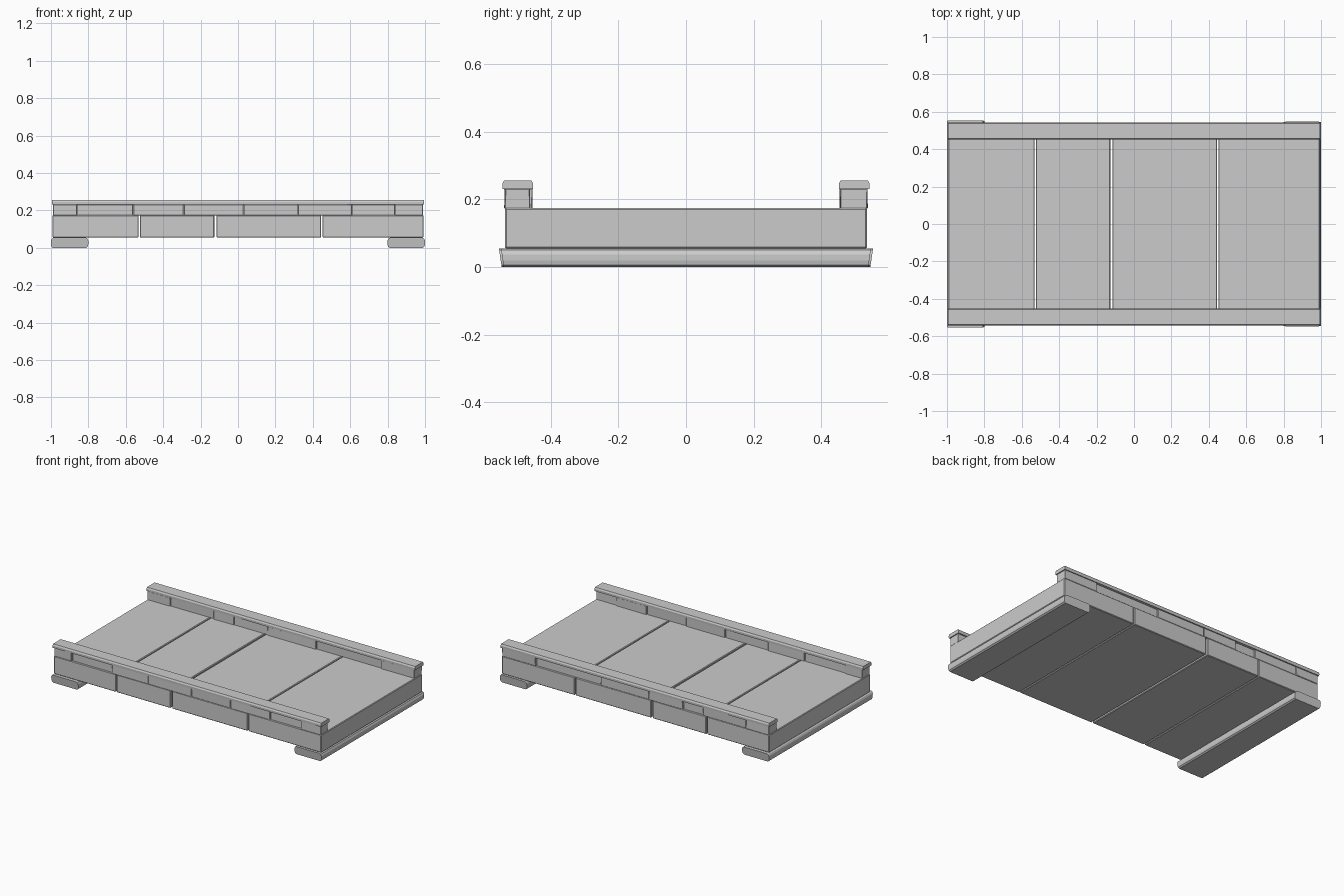
import bpy, bmesh, random

if "Cube" in bpy.data.objects:
    bpy.data.objects.remove(bpy.data.objects["Cube"])

random.seed(4)


def extrude_profile(name, profile, axis, a, b, skew=0.0):
    """Extrude a closed 2D profile along x (profile = y,z) or y (profile = x,z)."""
    bm = bmesh.new()
    ends = []
    zmax = max(q for _, q in profile)
    for t, s in ((a, -1), (b, 1)):
        ring = []
        for p, q in profile:
            u = t - s * skew * (1 - q / zmax)
            ring.append(bm.verts.new((u, p, q) if axis == 'x' else (p, u, q)))
        ends.append(ring)
        bm.faces.new(ring)
    n = len(profile)
    for i in range(n):
        j = (i + 1) % n
        bm.faces.new((ends[0][i], ends[0][j], ends[1][j], ends[1][i]))
    bmesh.ops.recalc_face_normals(bm, faces=bm.faces)
    return finish(name, bm)


def block(name, lo, hi, bevel=0.003, jitter=0.0):
    """Stone block between two corners, with small chamfers and optional uneven corners."""
    bm = bmesh.new()
    bmesh.ops.create_cube(bm, size=1)
    for v in bm.verts:
        for k in range(3):
            v.co[k] = (lo[k] + hi[k]) / 2 + v.co[k] * (hi[k] - lo[k])
        v.co.y += random.uniform(-jitter, jitter)
    bmesh.ops.bevel(bm, geom=bm.edges[:], offset=bevel, segments=1,
                    affect='EDGES', profile=0.5)
    return finish(name, bm)


def finish(name, bm):
    me = bpy.data.meshes.new(name)
    bm.to_mesh(me)
    bm.free()
    ob = bpy.data.objects.new(name, me)
    bpy.context.collection.objects.link(ob)
    return ob


# Rounded footing beams under each end
def footing(name, x0, x1, half):
    prof = [(x0 + .01, 0), (x1 - .012, 0), (x1 - .003, .007), (x1, .02), (x1, .038),
            (x1 - .006, .05), (x1 - .016, .055), (x0 + .014, .055),
            (x0 + .005, .05), (x0, .04), (x0, .016), (x0 + .003, .006)]
    extrude_profile(name, prof, 'y', -half, half, skew=.008)


footing("left_footing", -1.0, -.80, .553)
footing("right_footing", .80, 1.0, .547)

# Deck slabs with joints between them
slabs = [(-.992, -.531), (-.525, -.126), (-.115, .445), (.451, .992)]
for i, (a, b) in enumerate(slabs):
    block(f"deck_slab_{i + 1}", (a, -.535, .055), (b, .535, .175), .004)

# Parapet stones: some set back under the coping
rails = {
    "front": (-1, [-.99, -.86, -.56, -.29, .03, .32, .61, .84, .99], {1, 6}),
    "back": (1, [-.99, -.82, -.50, -.35, -.10, .26, .74, .99], {2, 5}),
}
for side, (s, cuts, recessed) in rails.items():
    for i in range(len(cuts) - 1):
        outer = .526 if i in recessed else .536
        inner = .460 if i % 2 else .455
        ys = sorted((s * outer, s * inner))
        block(f"{side}_parapet_stone_{i + 1}", (cuts[i] + .001, ys[0], .173),
              (cuts[i + 1] - .001, ys[1], .232), .002, .002)

    # Coping beam with chamfered upper edges
    coping = [(.453, .231), (.542, .231), (.543, .246), (.538, .256),
              (.457, .256), (.452, .246)]
    extrude_profile(f"{side}_coping", [(s * y, z) for y, z in coping], 'x', -.995, .995)
